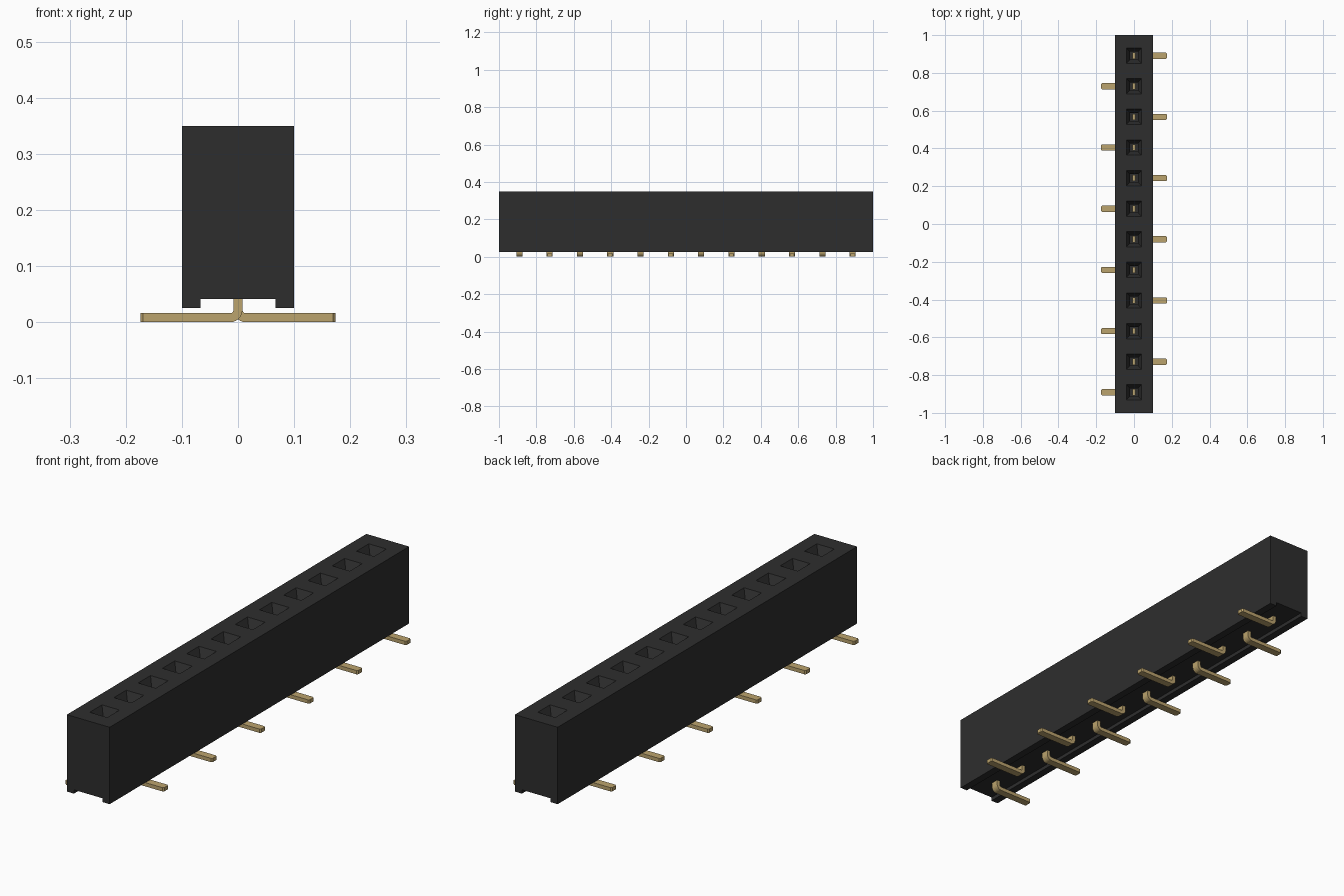
import bpy, bmesh, math

if "Cube" in bpy.data.objects:
    bpy.data.objects.remove(bpy.data.objects["Cube"])

COUNT = 12
PITCH = 0.162
PIN_Y = [(i - (COUNT - 1) / 2) * PITCH for i in range(COUNT)]


def material(name, rgb):
    m = bpy.data.materials.new(name)
    m.use_nodes = True
    m.diffuse_color = (*rgb, 1)
    m.node_tree.nodes["Principled BSDF"].inputs["Base Color"].default_value = (*rgb, 1)
    return m


def finish(bm, name, mat):
    bmesh.ops.recalc_face_normals(bm, faces=bm.faces)
    me = bpy.data.meshes.new(name)
    bm.to_mesh(me)
    bm.free()
    me.materials.append(mat)
    ob = bpy.data.objects.new(name, me)
    bpy.context.collection.objects.link(ob)
    return ob


black = material("black plastic", (0.027, 0.027, 0.027))
gold = material("gold contact", (0.50, 0.37, 0.155))

# Housing: grooved cross-section lofted along y, one segment per socket
profile = [(-0.1, 0.025), (-0.067, 0.025), (-0.067, 0.041), (0.067, 0.041),
           (0.067, 0.025), (0.1, 0.025), (0.1, 0.35), (-0.1, 0.35)]
stations = [-1] + [y + PITCH / 2 for y in PIN_Y[:-1]] + [1]
bm = bmesh.new()
rings = [[bm.verts.new((x, y, z)) for x, z in profile] for y in stations]
n = len(profile)
tops = []
for a, b in zip(rings, rings[1:]):
    for i in range(n):
        j = (i + 1) % n
        f = bm.faces.new((a[i], a[j], b[j], b[i]))
        if i == 6:
            tops.append(f)
bm.faces.new(rings[0])
bm.faces.new(rings[-1])
bmesh.ops.recalc_face_normals(bm, faces=bm.faces)

# Sockets: square rim, tapered lead-in, straight shaft down to a floor
for face, y in zip(tops, PIN_Y):
    for half, z in ((0.041, 0.35), (0.021, 0.31), (0.021, 0.08)):
        bmesh.ops.inset_individual(bm, faces=[face], thickness=0.005)
        c = face.calc_center_median()
        for v in face.verts:
            v.co = (math.copysign(half, v.co.x - c.x),
                    y + math.copysign(half, v.co.y - c.y), z)
finish(bm, "housing", black)

# Contact outline in xz: upright blade, quarter bend, flat solder foot
T = 0.016
CX, CZ = 0.014, 0.022
STEPS = 6


def arc(r):
    return [(CX - r * math.cos(a), CZ - r * math.sin(a))
            for a in (math.pi / 2 * k / STEPS for k in range(STEPS + 1))]


outer = [(-T / 2, 0.22)] + arc(CZ) + [(0.174, 0)]
inner = [(T / 2, 0.22)] + arc(CZ - T) + [(0.174, T)]
outline = outer + inner[::-1]


def contact(name, y, side):
    bm = bmesh.new()
    f = bm.faces.new([bm.verts.new((side * x, y - 0.0165, z)) for x, z in outline])
    ext = bmesh.ops.extrude_face_region(bm, geom=[f])
    bmesh.ops.translate(bm, vec=(0, 0.033, 0),
                        verts=[g for g in ext["geom"] if isinstance(g, bmesh.types.BMVert)])
    # Clip the corners of the foot tip
    tip = [e for e in bm.edges if all(abs(v.co.x) > 0.17 for v in e.verts)
           and abs(e.verts[0].co.z - e.verts[1].co.z) > T / 2]
    bmesh.ops.bevel(bm, geom=tip, offset=0.005, segments=1, affect='EDGES')
    return finish(bm, name, gold)


for i, y in enumerate(PIN_Y):
    contact(f"contact_{i + 1:02d}", y, 1 if i % 2 else -1)
